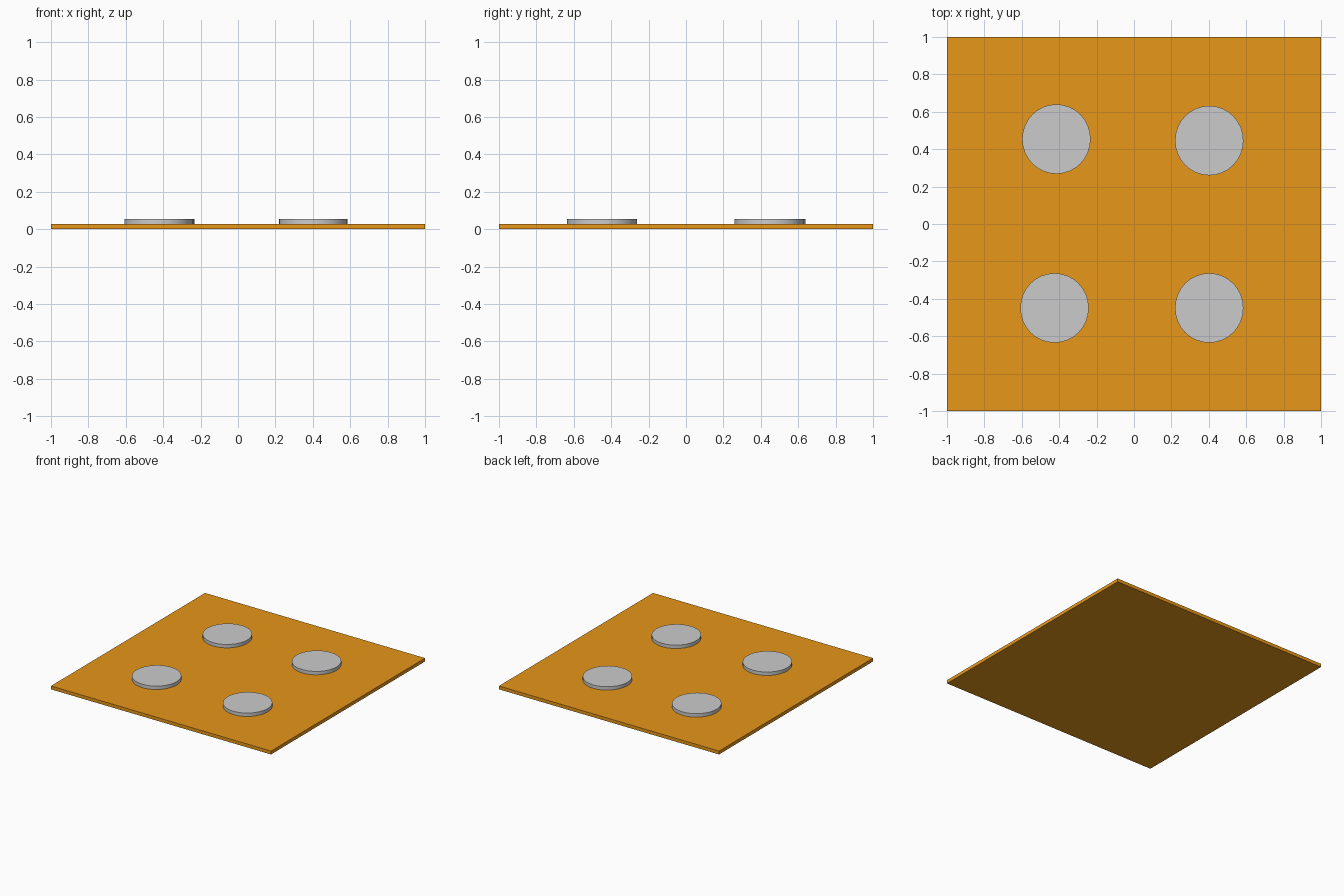
import bpy

if "Cube" in bpy.data.objects:
    bpy.data.objects.remove(bpy.data.objects["Cube"])

# Flat square base plate
PLATE_H = 0.028
DISC_TOP = 0.056
bpy.ops.mesh.primitive_cube_add(size=1, location=(0, 0, PLATE_H / 2))
plate = bpy.context.object
plate.name = "base_plate"
plate.scale = (2, 2, PLATE_H)
mat = bpy.data.materials.new("orange_brown")
mat.diffuse_color = (0.8, 0.31, 0.01, 1)
mat.use_nodes = True
mat.node_tree.nodes["Principled BSDF"].inputs["Base Color"].default_value = mat.diffuse_color
plate.data.materials.append(mat)


# Slightly oval discs resting on the plate
def disc(name, x, y):
    h = DISC_TOP - PLATE_H
    bpy.ops.mesh.primitive_cylinder_add(vertices=32, radius=1, depth=1,
                                        location=(x, y, PLATE_H + h / 2))
    ob = bpy.context.object
    ob.name = name
    ob.scale = (0.183, 0.186, h)
    bpy.ops.object.transform_apply(location=False, rotation=False, scale=True)
    bpy.ops.object.shade_smooth_by_angle()


for name, x, y in (("disc_back_left", -0.415, 0.454),
                   ("disc_back_right", 0.402, 0.446),
                   ("disc_front_left", -0.425, -0.449),
                   ("disc_front_right", 0.402, -0.449)):
    disc(name, x, y)
